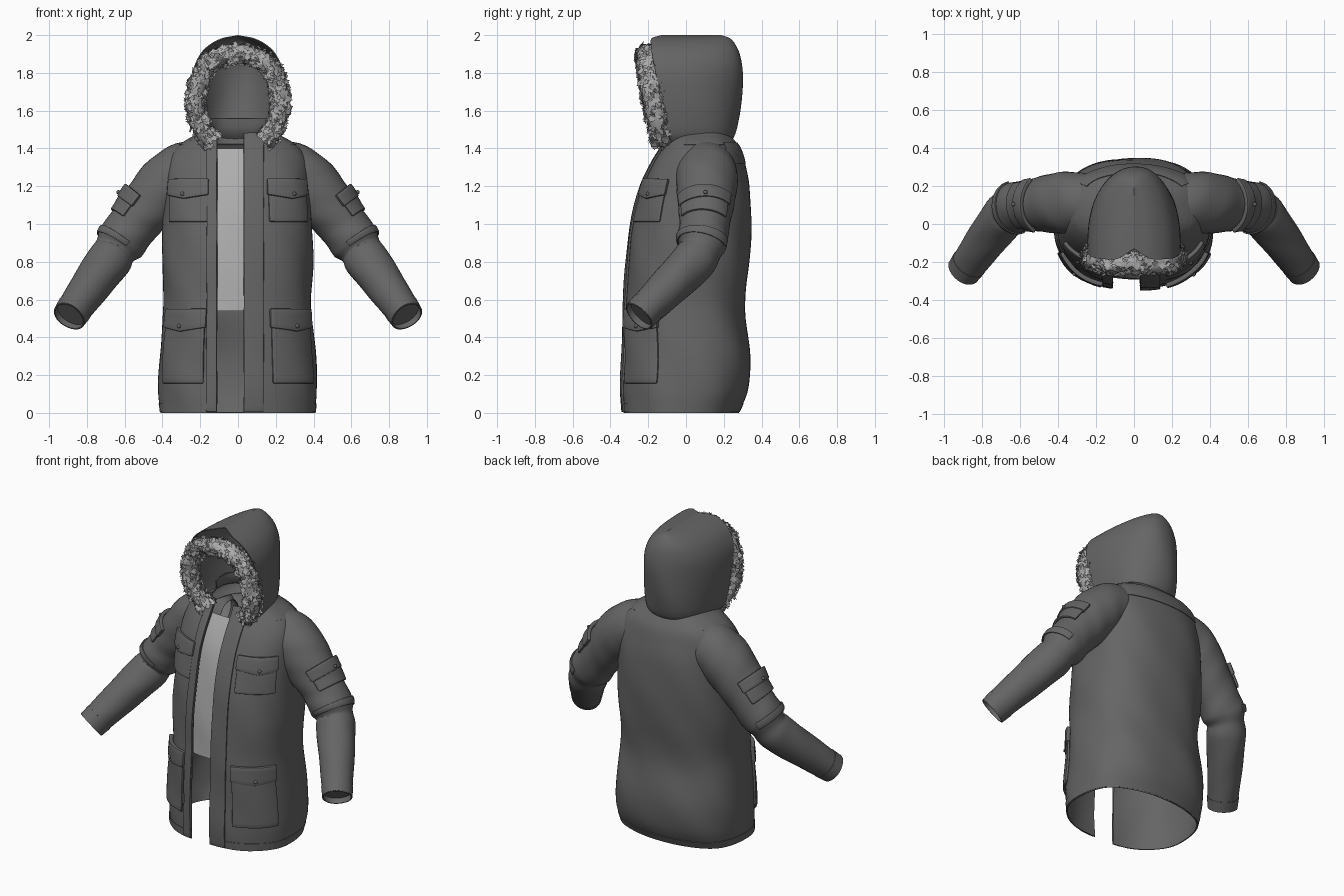
import bpy, bmesh, random
from math import sin, cos, pi, asin, copysign
from mathutils import Vector

random.seed(4)
if "Cube" in bpy.data.objects:
    bpy.data.objects.remove(bpy.data.objects["Cube"])


def material(name, value):
    m = bpy.data.materials.new(name)
    m.use_nodes = True
    color = (value, value, value, 1)
    m.diffuse_color = color
    node = next(n for n in m.node_tree.nodes if n.type == 'BSDF_PRINCIPLED')
    node.inputs["Base Color"].default_value = color
    node.inputs["Roughness"].default_value = 0.8
    return m


CLOTH = material("dark grey cloth", 0.13)
FUR = material("light grey fur", 0.4)
SHIRT = material("pale grey shirt", 0.42)


def interp(rows, t):
    """Smooth interpolation of rows whose first entry is the parameter."""
    n = len(rows)
    i = 0
    while i < n - 2 and t > rows[i + 1][0]:
        i += 1

    def slope(k, c):
        lo, hi = rows[max(k - 1, 0)], rows[min(k + 1, n - 1)]
        return (hi[c] - lo[c]) / (hi[0] - lo[0])
    p, q = rows[i], rows[i + 1]
    h = q[0] - p[0]
    s = (t - p[0]) / h
    return [p[c] * (2*s**3 - 3*s*s + 1) + q[c] * (3*s*s - 2*s**3)
            + h * (slope(i, c) * (s**3 - 2*s*s + s) + slope(i + 1, c) * (s**3 - s*s))
            for c in range(1, len(p))]


def finish(bm, name, mat, angle=0.7, thick=0, offset=-1, bevel=0):
    me = bpy.data.meshes.new(name)
    bm.to_mesh(me)
    bm.free()
    ob = bpy.data.objects.new(name, me)
    bpy.context.collection.objects.link(ob)
    me.materials.append(mat)
    if thick:
        mod = ob.modifiers.new("thickness", 'SOLIDIFY')
        mod.thickness, mod.offset = thick, offset
    if bevel:
        mod = ob.modifiers.new("soft edge", 'BEVEL')
        mod.width, mod.segments, mod.angle_limit = bevel, 2, 0.8
    bpy.ops.object.select_all(action='DESELECT')
    ob.select_set(True)
    bpy.context.view_layer.objects.active = ob
    if ob.modifiers:
        bpy.ops.object.convert(target='MESH')
    if angle:
        bpy.ops.object.shade_smooth_by_angle(angle=angle)


def sheet(name, f, u, v, nu, nv, mat=CLOTH, flip=False, **kw):
    """Grid over the surface f(u, v); flip mirrors it to the other side."""
    bm = bmesh.new()
    grid = []
    for j in range(nv + 1):
        row = []
        for i in range(nu + 1):
            p = f(u[0] + (u[1] - u[0]) * i / nu, v[0] + (v[1] - v[0]) * j / nv)
            row.append(bm.verts.new((-p.x if flip else p.x, p.y, p.z)))
        grid.append(row)
    for j in range(nv):
        for i in range(nu):
            q = [grid[j][i], grid[j][i+1], grid[j+1][i+1], grid[j+1][i]]
            bm.faces.new(q[::-1] if flip else q)
    bmesh.ops.remove_doubles(bm, verts=bm.verts, dist=0.0003)
    finish(bm, name, mat, **kw)


def power(a, e):
    return copysign(abs(a) ** e, a)


# Torso profile: height, half width, front, back
TORSO = [(0, .41, -.33, .28), (.12, .42, -.335, .33), (.28, .415, -.33, .345),
         (.5, .395, -.325, .315), (.6, .39, -.32, .315), (.8, .4, -.31, .335),
         (1, .395, -.285, .345), (1.2, .385, -.235, .335), (1.32, .37, -.18, .31),
         (1.4, .33, -.13, .285), (1.45, .265, -.1, .25), (1.49, .185, -.085, .22),
         (1.57, .175, -.08, .21)]


def torso(t, z, inset=0):
    hw, yf, yb = interp(TORSO, z)
    k = 1 + .014 * sin(5 * t + 6 * z) * sin(8 * z + 2 * t) - inset
    mid, depth = (yf + yb) / 2, (yb - yf) / 2
    return Vector((hw * k * power(sin(t), .83), mid - depth * k * power(cos(t), .83), z))


def angle_at(x, z):
    return asin(power(x / interp(TORSO, z)[0], 1.2))


def front(x, z):
    return torso(angle_at(x, z), z)


def coat(u, z):
    a, b = angle_at(.03, z), 2 * pi + angle_at(-.11, z)
    return torso(a + (b - a) * u, z)


# Coat body, shirt and standing collar
sheet("coat_body", coat, (0, 1), (0, 1.48), 90, 60, thick=.006)
sheet("inner_shirt", lambda t, z: torso(t, z, .1), (0, 2 * pi), (.54, 1.4), 64, 30, SHIRT)
sheet("collar", torso, (1.1, 2 * pi - 1.1), (1.42, 1.56), 40, 6, thick=.008)

# Front plackets, back yoke and hem
sheet("left_placket", front, (.03, .135), (.005, 1.48), 6, 50, thick=.012, offset=1, bevel=.005)
sheet("right_placket", front, (-.165, -.11), (.005, 1.48), 4, 50, thick=.012, offset=1, bevel=.005)
sheet("back_yoke", torso, (pi - .95, pi + .95), (1.32, 1.43), 30, 8, thick=.004, offset=1)
sheet("hem_band", coat, (0, 1), (.005, .05), 80, 2, thick=.003, offset=1)


def button(name, p):
    bm = bmesh.new()
    bmesh.ops.create_uvsphere(bm, u_segments=12, v_segments=8, radius=.011)
    bmesh.ops.translate(bm, verts=bm.verts, vec=p)
    finish(bm, name, CLOTH)


# Chest and hip pockets, each with a pointed flap and a button
POCKETS = [("chest", .35, 1.1, 1.01, 1.15, 1.235, .014),
           ("hip", .37, 1.18, .155, .45, .55, .016)]
for side, s in (("left", 1), ("right", -1)):
    for kind, t0, t1, z0, z1, z2, d in POCKETS:
        rng = (t0, t1) if s > 0 else (-t1, -t0)
        mid = s * (t0 + t1) / 2
        half = (t1 - t0) / 2

        def flap(t, k):
            low = z1 - .02 * (1 - abs(t - mid) / half)
            return torso(t, low + (z2 - low) * k)
        sheet(f"{side}_{kind}_pocket", torso, rng, (z0, z2 - .02), 14, 12,
              thick=d, offset=1, bevel=.01)
        wide = (rng[0] - .015, rng[1] + .015)
        sheet(f"{side}_{kind}_pocket_flap", flap, wide, (0, 1), 14, 4,
              thick=d + .009, offset=1, bevel=.006)
        p = torso(mid, z1 + .01)
        out = Vector((p.x, p.y - .03, 0)).normalized()
        button(f"{side}_{kind}_button", p + out * (d + .01))

# Sleeve path: parameter, centre, radius
SLEEVE = [(-1, .14, .11, 1.29, .1), (0, .25, .11, 1.285, .155), (1, .36, .11, 1.22, .163),
          (2, .46, .105, 1.11, .15), (3, .55, .1, 1, .133), (4, .625, .085, .9, .132),
          (4.4, .65, .075, .86, .112), (5, .68, .045, .81, .118),
          (6, .785, -.095, .665, .105), (7, .895, -.25, .51, .087)]


def sleeve(a, v, grow=1.0):
    x, y, z, r = interp(SLEEVE, v)
    c = Vector((x, y, z))
    d = (Vector(interp(SLEEVE, min(v + .3, 7))[:3])
         - Vector(interp(SLEEVE, max(v - .3, -1))[:3])).normalized()
    f = Vector((0, -1, 0))
    f = (f - d * f.dot(d)).normalized()
    g = d.cross(f)
    r *= grow * (1 + .02 * sin(3 * a + 4 * v) * sin(2 * v))
    return c + f * (r * cos(a)) + g * (r * sin(a))


for side, s in (("left", False), ("right", True)):
    sheet(side + "_sleeve", sleeve, (0, 2 * pi), (-1, 7), 36, 56, flip=s, thick=.005)
    sheet(side + "_cuff_band", sleeve, (0, 2 * pi), (6.72, 6.99), 36, 3, flip=s,
          thick=.003, offset=1)
    sheet(side + "_cuff_lining", lambda a, k: sleeve(a, 6.85, 1 - k), (0, 2 * pi), (.02, 1),
          36, 3, flip=s)
    sheet(side + "_elbow_fold", sleeve, (-2.9, .3), (3.85, 4.15), 24, 4, flip=s,
          thick=.009, offset=1, bevel=.005)
    sheet(side + "_sleeve_pocket", sleeve, (-2.5, -.5), (2.1, 3.1), 16, 8, flip=s,
          thick=.016, offset=1, bevel=.009)
    sheet(side + "_sleeve_pocket_flap", sleeve, (-2.55, -.45), (2.05, 2.55), 16, 4, flip=s,
          thick=.023, offset=1, bevel=.006)
    p = sleeve(-pi / 2, 2.45) + Vector((.02, 0, .017))
    button(side + "_sleeve_button", Vector((-p.x if s else p.x, p.y, p.z)))

# Hood: height, half width, front edge, back
HOOD = [(1.42, .18, -.07, .22), (1.46, .215, -.09, .258), (1.55, .235, -.11, .28),
        (1.7, .245, -.14, .294), (1.82, .235, -.165, .298), (1.9, .2, -.18, .288),
        (1.95, .15, -.185, .267), (1.985, .08, -.18, .235), (2, 0, -.13, .19)]


def hood(a, v):
    z = 1.42 + .58 * sin(v * pi / 2)
    hw, yf, yb = interp(HOOD, z)
    k = 1 + .012 * sin(4 * a + 12 * z) * sin(a)
    return Vector((max(hw, 0) * k * power(cos(a), .93), yf + (yb - yf) * k * abs(sin(a)) ** .8, z))


sheet("hood", hood, (0, pi), (0, 1), 48, 48, thick=.006)

# Fur trim: horseshoe roll covered with ragged overlapping tufts
TRIM = [(0, 0, -.205, 1.905), (1, .12, -.205, 1.875), (2, .19, -.195, 1.795),
        (3, .222, -.178, 1.68), (4, .215, -.155, 1.57), (5, .175, -.13, 1.475),
        (6, .135, -.125, 1.44)]


def trim(a, v, grow=1.0):
    x, y, z = interp(TRIM, abs(v))
    nx, _, nz = interp(TRIM, min(abs(v) + .1, 6))
    px, _, pz = interp(TRIM, max(abs(v) - .1, 0))
    if abs(v) < .1:
        nx, px, nz, pz = 1, -1, 0, 0
    out = Vector((pz - nz, 0, nx - px)).normalized()
    p = Vector((x, y, z)) + grow * (out * (.044 * cos(a)) + Vector((0, -.052 * sin(a), 0)))
    return Vector((p.x if v >= 0 else -p.x, p.y, p.z))


sheet("fur_roll", trim, (0, 2 * pi), (-6, 6), 14, 60, FUR)
bm = bmesh.new()
for _ in range(1300):
    v, a = random.uniform(-6, 6), random.uniform(0, 2 * pi)
    root = trim(a, v)
    out = (trim(a, v, 1.3) - root).normalized()
    drift = Vector([random.uniform(-1, 1) for _ in range(3)])
    lean = ((drift - out * drift.dot(out)).normalized() + out * random.uniform(.1, .55)).normalized()
    across = lean.cross(out).normalized() * random.uniform(.01, .02)
    long = random.uniform(.025, .042)
    pts = [root - across, root + across, root + lean * long * .8 + across * .7,
           root + lean * long * .7, root + lean * long - across * .4]
    bm.faces.new([bm.verts.new(p + out * .003) for p in pts])
bmesh.ops.triangulate(bm, faces=bm.faces)
finish(bm, "fur_tufts", FUR, angle=0)
